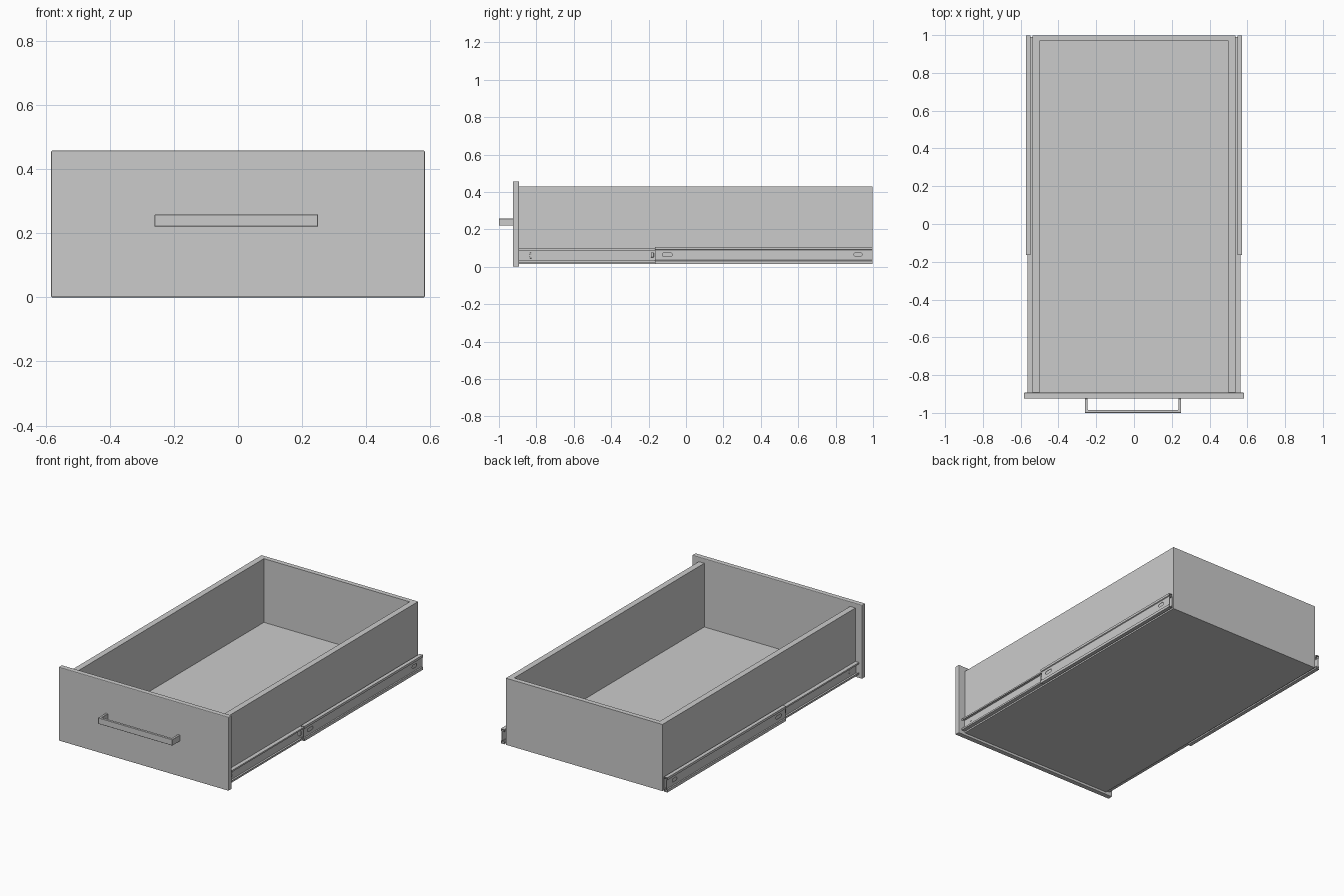
import bpy, bmesh
from math import pi, cos, sin

if "Cube" in bpy.data.objects:
    bpy.data.objects.remove(bpy.data.objects["Cube"])


def mesh_object(name, bm):
    bmesh.ops.recalc_face_normals(bm, faces=bm.faces)
    me = bpy.data.meshes.new(name)
    bm.to_mesh(me)
    bm.free()
    ob = bpy.data.objects.new(name, me)
    bpy.context.collection.objects.link(ob)
    return ob


def box(name, x, y, z, bevel=0, mirror=False):
    bm = bmesh.new()
    bmesh.ops.create_cube(bm, size=1)
    for v in bm.verts:
        v.co = [(a + b) / 2 + c * (b - a) for c, (a, b) in zip(v.co, (x, y, z))]
    ob = mesh_object(name, bm)
    if bevel:
        m = ob.modifiers.new("bevel", 'BEVEL')
        m.width, m.segments = bevel, 2
    if mirror:
        ob.modifiers.new("mirror", 'MIRROR')
    return ob


def slot_cutter(y, z, half_y, half_z):
    """Rounded slot along x, used to pierce the right rail."""
    r = min(half_y, half_z)
    pts = []
    for i in range(16):
        a = 2 * pi * (i + 0.5) / 16
        c, s = cos(a), sin(a)
        pts.append((y + r * c + (half_y - r) * (1 if c > 0 else -1),
                    z + r * s + (half_z - r) * (1 if s > 0 else -1)))
    bm = bmesh.new()
    face = bm.faces.new([bm.verts.new((0.5405, *p)) for p in pts])
    new = bmesh.ops.extrude_face_region(bm, geom=[face])["geom"]
    bmesh.ops.translate(bm, vec=(0.05, 0, 0),
                        verts=[g for g in new if isinstance(g, bmesh.types.BMVert)])
    ob = mesh_object("slot_cutter", bm)
    ob.hide_render = True
    ob.hide_set(True)
    return ob


def rail(name, profile, y0, y1, slots):
    """Folded sheet-metal rail: open xz profile swept along y, thickened, pierced, mirrored."""
    bm = bmesh.new()
    rows = [[bm.verts.new((x, y, z)) for x, z in profile] for y in (y0, y1)]
    for i in range(len(profile) - 1):
        bm.faces.new((rows[0][i], rows[0][i + 1], rows[1][i + 1], rows[1][i]))
    ob = mesh_object(name, bm)
    m = ob.modifiers.new("sheet", 'SOLIDIFY')
    m.thickness, m.offset, m.use_even_offset = 0.003, 0, True
    for s in slots:
        m = ob.modifiers.new("slot", 'BOOLEAN')
        m.operation, m.solver, m.object = 'DIFFERENCE', 'EXACT', slot_cutter(*s)
    ob.modifiers.new("mirror", 'MIRROR')
    return ob


# Drawer box
box("front_panel", (-0.583, 0.583), (-0.925, -0.893), (0, 0.457), bevel=0.004)
box("side_wall", (0.50, 0.537), (-0.893, 0.998), (0.015, 0.428), mirror=True)
box("back_wall", (-0.50, 0.50), (0.968, 0.998), (0.015, 0.428))
box("bottom_panel", (-0.50, 0.50), (-0.893, 0.968), (0.015, 0.033))

# Handle: square U bar extruded upwards
bm = bmesh.new()
outline = [(-0.26, -0.924), (-0.26, -1), (0.25, -1), (0.25, -0.924),
           (0.235, -0.924), (0.235, -0.984), (-0.245, -0.984), (-0.245, -0.924)]
face = bm.faces.new([bm.verts.new((x, y, 0.22)) for x, y in outline])
new = bmesh.ops.extrude_face_region(bm, geom=[face])["geom"]
bmesh.ops.translate(bm, vec=(0, 0, 0.038),
                    verts=[g for g in new if isinstance(g, bmesh.types.BMVert)])
handle = mesh_object("handle", bm)
m = handle.modifiers.new("bevel", 'BEVEL')
m.width = 0.0015

# Inner rail, fixed to the drawer side
rail("inner_rail",
     [(0.561, 0.034), (0.561, 0.025), (0.5395, 0.025), (0.5395, 0.096), (0.561, 0.096), (0.561, 0.088)],
     -0.892, 0.99,
     [])
# Screws and stop on the inner rail
for z in (0.05, 0.07):
    box("rail_rivet", (0.54, 0.544), (-0.836, -0.826), (z - 0.005, z + 0.005), bevel=0.002, mirror=True)
box("rail_stop", (0.54, 0.556), (-0.188, -0.172), (0.05, 0.076), bevel=0.003, mirror=True)

# Outer rail, stepped channel with mounting slots
rail("outer_rail",
     [(0.549, 0.03), (0.549, 0.0165), (0.5695, 0.0165), (0.5695, 0.031), (0.5645, 0.034),
      (0.5645, 0.09), (0.5695, 0.093), (0.5695, 0.105), (0.549, 0.105), (0.549, 0.092)],
     -0.165, 0.998,
     [(-0.1, 0.065, 0.027, 0.01), (0.92, 0.065, 0.022, 0.01)])
